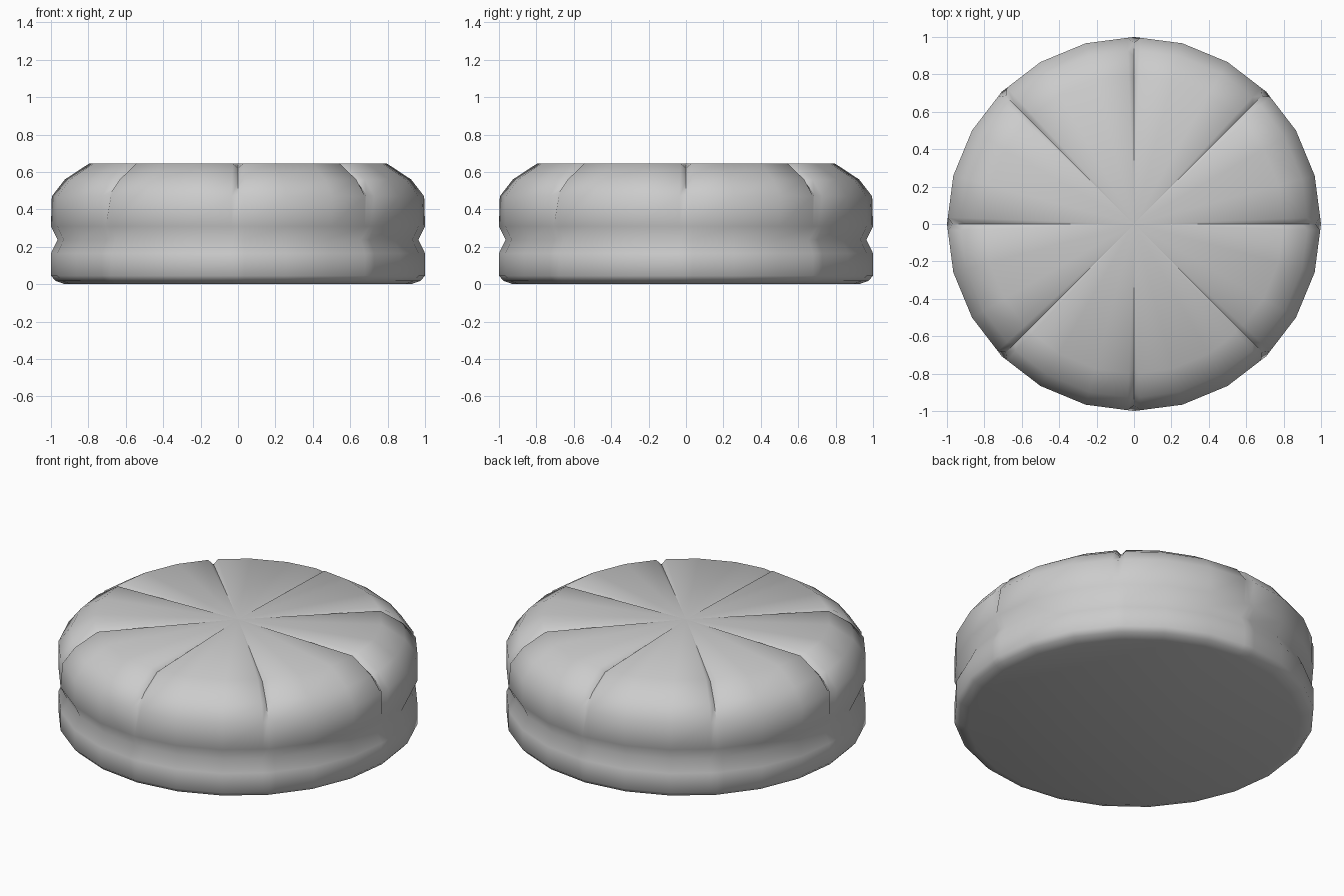
import bpy, bmesh
from math import radians, cos, sin

if "Cube" in bpy.data.objects:
    bpy.data.objects.remove(bpy.data.objects["Cube"])

# Outer profile from base to top: (radius, z)
profile = [(0.925, 0.0), (0.975, 0.018), (1.0, 0.045), (1.0, 0.165), (0.965, 0.238),
           (1.0, 0.31), (1.0, 0.47), (0.93, 0.56), (0.80, 0.645)]
# Same profile along the bottom of the eight radial grooves
groove = profile[:6] + [(0.97, 0.48), (0.897, 0.548), (0.78, 0.622)]

# Columns in every 45 degree sector: groove, its two lips, and the corners between
columns = []
for sector in range(8):
    for a in (0, 2, 15, 30, 43):
        seg = a % 15
        flat = cos(radians(7.5)) / cos(radians(seg - 7.5))
        columns.append((radians(sector * 45 + a), flat, groove if a == 0 else profile))

bm = bmesh.new()
rings = []
for i in range(len(profile)):
    ring = []
    for ang, flat, prof in columns:
        r, z = prof[i]
        ring.append(bm.verts.new((r * flat * cos(ang), r * flat * sin(ang), z)))
    rings.append(ring)

# Side walls
n = len(columns)
for low, high in zip(rings, rings[1:]):
    for j in range(n):
        k = (j + 1) % n
        bm.faces.new((low[j], low[k], high[k], high[j]))

# Flat base and grooved top fan
bm.faces.new(list(reversed(rings[0])))
centre = bm.verts.new((0, 0, 0.645))
for j in range(n):
    bm.faces.new((rings[-1][j], rings[-1][(j + 1) % n], centre))
bmesh.ops.recalc_face_normals(bm, faces=bm.faces)

mesh = bpy.data.meshes.new("round_cushion")
bm.to_mesh(mesh)
bm.free()
cushion = bpy.data.objects.new("round_cushion", mesh)
bpy.context.collection.objects.link(cushion)
bpy.context.view_layer.objects.active = cushion
cushion.select_set(True)
bpy.ops.object.shade_smooth_by_angle(angle=radians(60))
